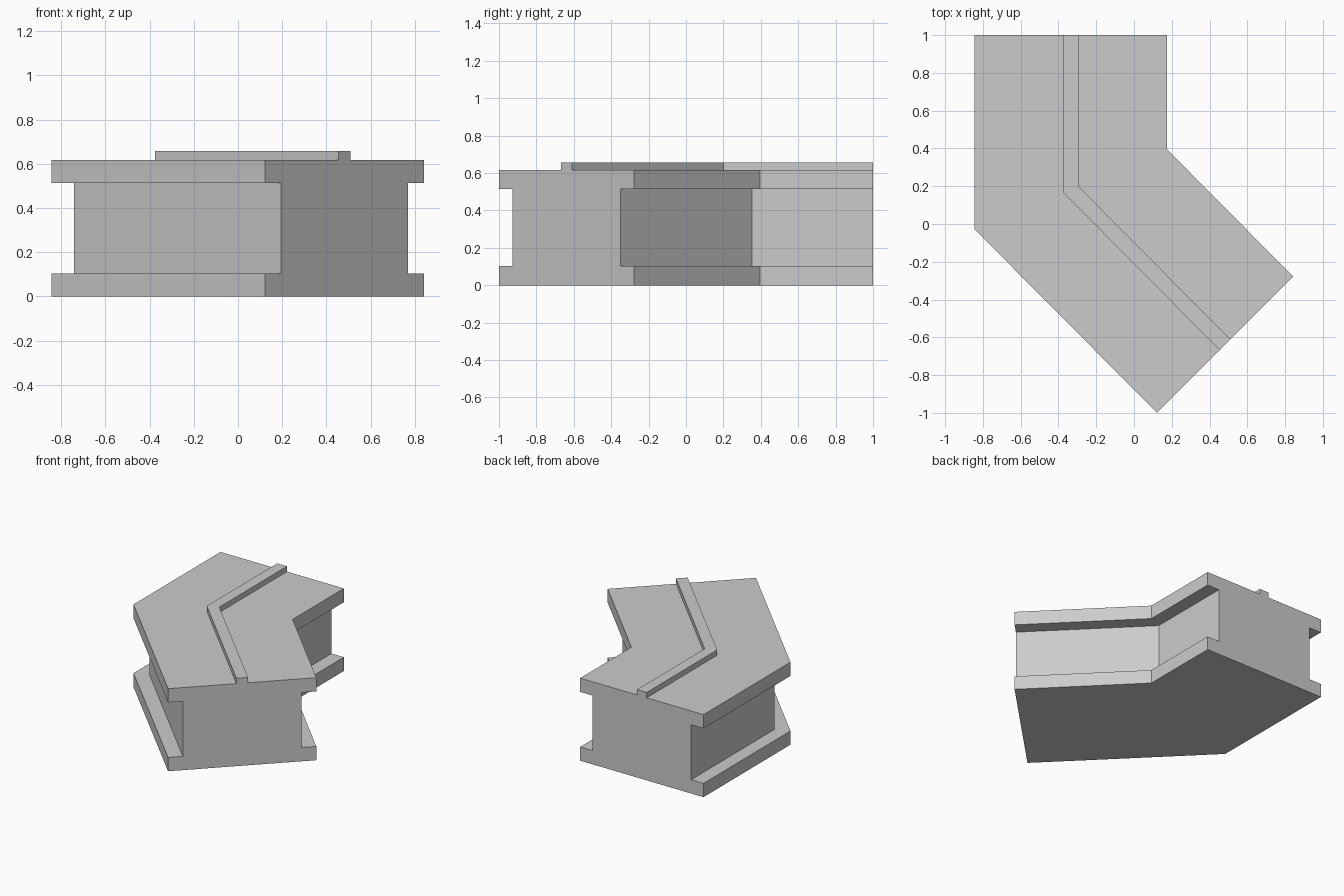
import bpy, bmesh, math

if "Cube" in bpy.data.objects:
    bpy.data.objects.remove(bpy.data.objects["Cube"])

# Centre path of the bent beam, with the sideways direction at each station
# (the middle one is a mitre for the 45 degree turn)
S = math.sqrt(0.5)
STATIONS = [((-0.335, 1.0), (1, 0)),
            ((-0.335, 0.184), (1, math.tan(math.pi / 8))),
            ((0.482, -0.639), (S, S))]


def sweep(name, profile):
    """Sweep a closed (offset, height) profile along the path, with end caps."""
    bm = bmesh.new()
    rings = [[bm.verts.new((px + d * sx, py + d * sy, z)) for d, z in profile]
             for (px, py), (sx, sy) in STATIONS]
    n = len(profile)
    for a, b in zip(rings, rings[1:]):
        for i in range(n):
            j = (i + 1) % n
            bm.faces.new((a[i], a[j], b[j], b[i]))
    bm.faces.new(rings[0])
    bm.faces.new(rings[-1][::-1])
    bmesh.ops.recalc_face_normals(bm, faces=bm.faces)
    mesh = bpy.data.meshes.new(name)
    bm.to_mesh(mesh)
    bm.free()
    obj = bpy.data.objects.new(name, mesh)
    bpy.context.collection.objects.link(obj)
    return obj


# Beam body: wide flanges above and below a recessed web
F, W, T, H = 0.51, 0.408, 0.103, 0.617
right = [(F, 0), (F, T), (W, T), (W, H - T), (F, H - T), (F, H)]
sweep("beam_body", right + [(-d, z) for d, z in reversed(right)])

# Thin raised strip along the middle of the top
R = 0.04
sweep("top_strip", [(-R, H), (R, H), (R, 0.657), (-R, 0.657)])
